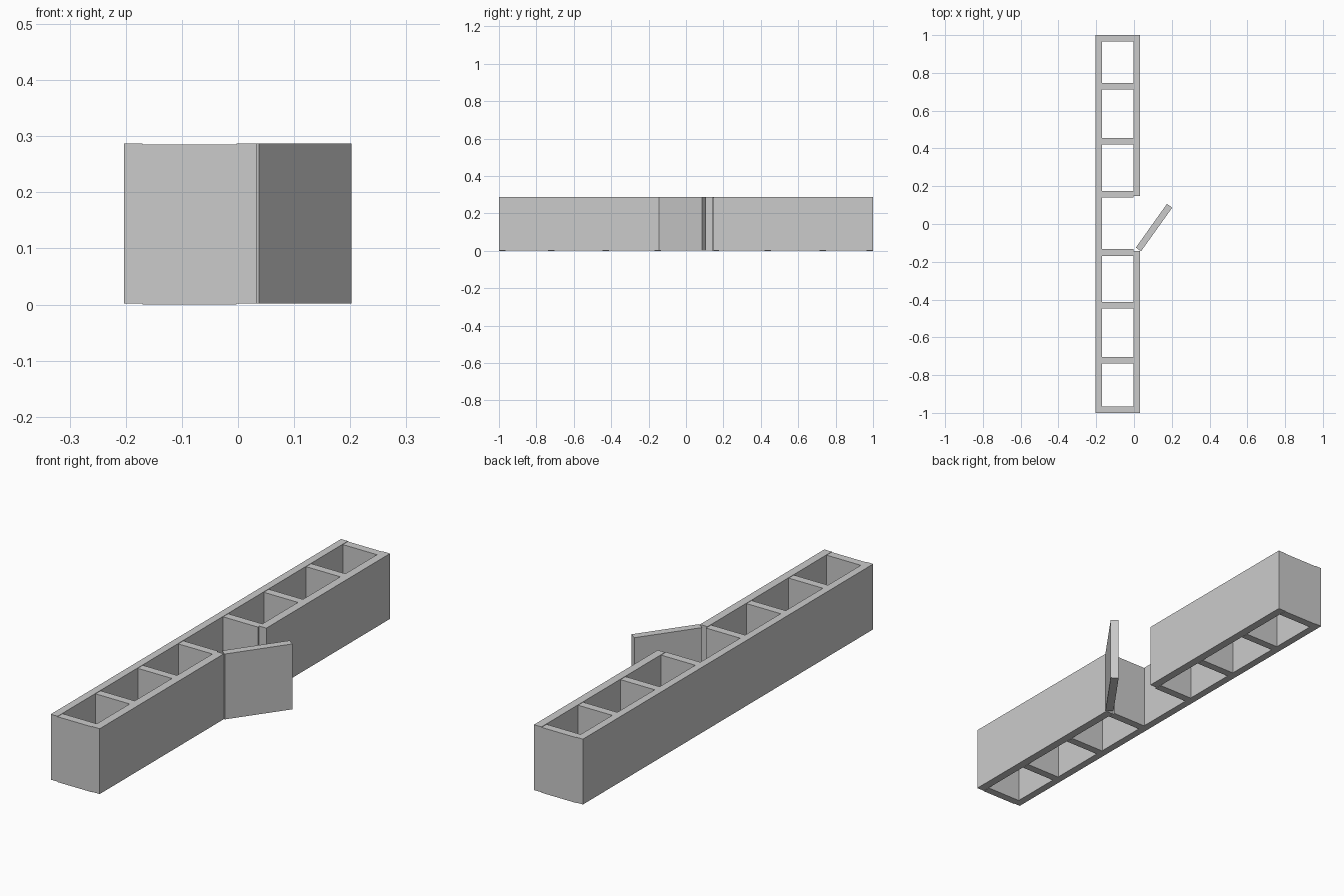
import bpy, math

if "Cube" in bpy.data.objects:
    bpy.data.objects.remove(bpy.data.objects["Cube"])

Z0, Z1 = 0.002, 0.287   # walls sit a hair above the dividers


def box(name, x, y, z):
    """Axis-aligned box from (min, max) ranges."""
    bpy.ops.mesh.primitive_cube_add(size=1, location=[sum(r) / 2 for r in (x, y, z)])
    ob = bpy.context.object
    ob.name = name
    ob.scale = [r[1] - r[0] for r in (x, y, z)]
    bpy.ops.object.transform_apply(location=False, rotation=False, scale=True)
    return ob


# Long walls: one full, one split by the door opening
box("back_wall", (-0.203, -0.170), (-1, 1), (Z0, Z1))
box("front_wall_lower", (-0.003, 0.033), (-1, -0.144), (Z0, Z1))
box("front_wall_upper", (-0.003, 0.033), (0.148, 1), (Z0, Z1))

# Cross panels: two ends and six dividers
for i, y in enumerate((-0.9825, -0.721, -0.430, -0.151, 0.158, 0.438, 0.730, 0.9825)):
    name = "end_panel" if i in (0, 7) else "divider"
    box(f"{name}_{i}", (-0.170, -0.003), (y - 0.0175, y + 0.0175), (0, 0.285))

# Open door, swung outward
door = box("door", (-0.142, 0.142), (-0.017, 0.017), (Z0, Z1))
door.location = (0.106, -0.019, (Z0 + Z1) / 2)
door.rotation_euler.z = math.radians(54.5)
